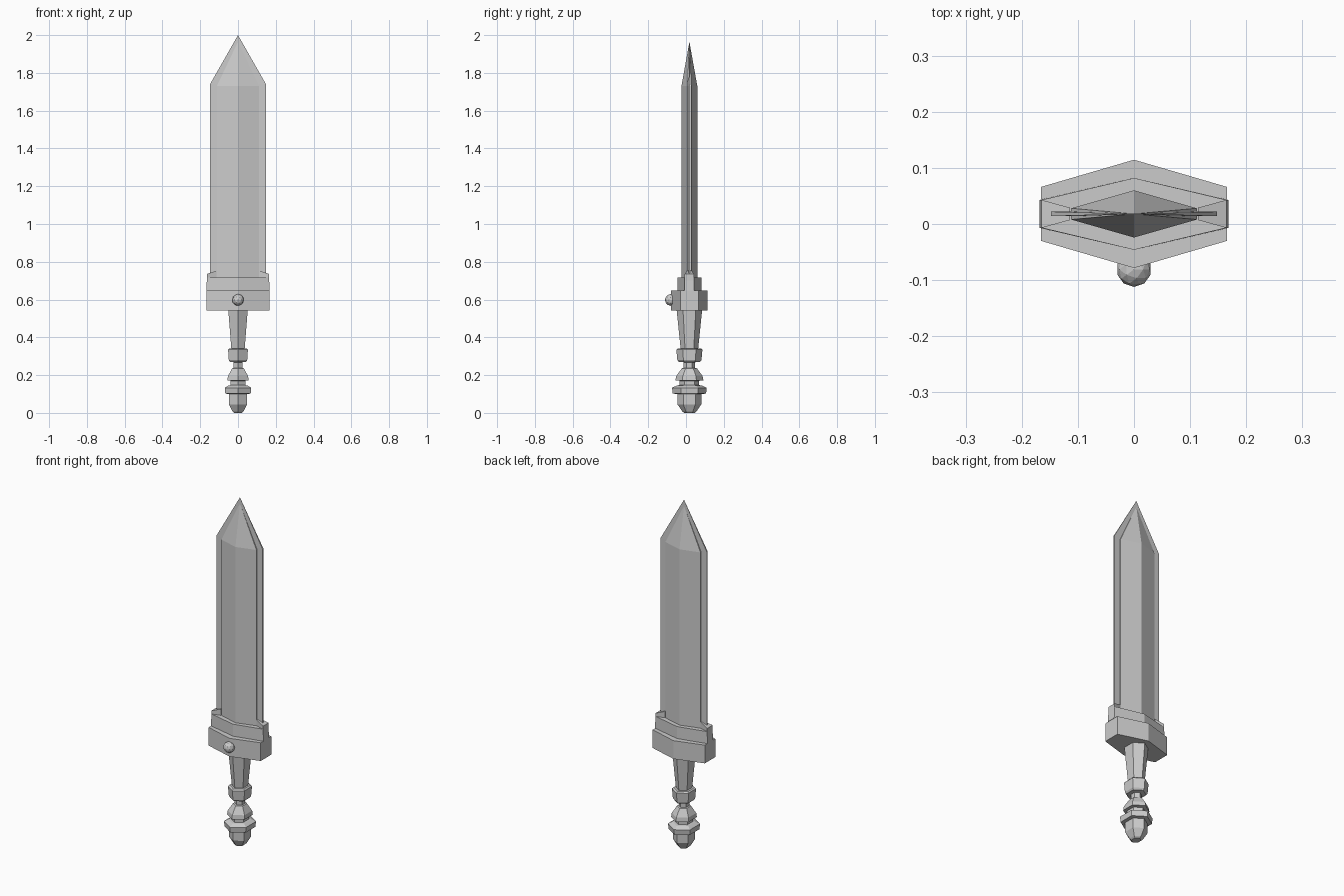
import bpy, bmesh, math

if "Cube" in bpy.data.objects:
    bpy.data.objects.remove(bpy.data.objects["Cube"])

CY = 0.018  # the sword's mid plane; the front stud shifts it off y = 0


def loft(name, rings, tip=None):
    """Skin a stack of equal-length rings, closing with a cap or a point."""
    bm = bmesh.new()
    rows = [[bm.verts.new((x, y + CY, z)) for x, y, z in ring] for ring in rings]
    n = len(rows[0])
    for a, b in zip(rows, rows[1:]):
        for i in range(n):
            j = (i + 1) % n
            bm.faces.new((a[i], a[j], b[j], b[i]))
    bm.faces.new(rows[0][::-1])
    if tip is None:
        bm.faces.new(rows[-1])
    else:
        t = bm.verts.new((0, CY, tip))
        for i in range(n):
            bm.faces.new((rows[-1][i], rows[-1][(i + 1) % n], t))
    bmesh.ops.recalc_face_normals(bm, faces=bm.faces)
    mesh = bpy.data.meshes.new(name)
    bm.to_mesh(mesh)
    bm.free()
    obj = bpy.data.objects.new(name, mesh)
    bpy.context.collection.objects.link(obj)
    return obj


def lozenge(w, mid, end, z):
    """Six-sided outline: thick in the middle, thin at the blunt ends."""
    return [(w, -end, z), (w, end, z), (0, mid, z),
            (-w, end, z), (-w, -end, z), (0, -mid, z)]


def turned(name, profile):
    """Six-sided turned part, slightly narrower in x; profile is (radius, z)."""
    angles = [math.radians(90 + 60 * i) for i in range(6)]
    return loft(name, [[(0.88 * r * math.cos(a), r * math.sin(a), z)
                        for a in angles] for r, z in profile])


# Blade: thick ridged core with a thin cutting edge around it
loft("blade_core", [lozenge(0.112, 0.042, 0.010, z) for z in (0.69, 1.73)], tip=1.965)
loft("blade_edge", [lozenge(0.148, 0.004, 0.004, z) for z in (0.69, 1.74)], tip=2.0)

# Guard: wide block with a slimmer collar above
loft("guard_block", [lozenge(0.166, 0.0965, 0.048, z) for z in (0.543, 0.648)])
loft("guard_collar", [lozenge(0.168, 0.064, 0.025, 0.648),
                      lozenge(0.164, 0.064, 0.025, 0.717)])

# Prongs at both ends of the collar, tapering towards the blade
for side, s in (("left", -1), ("right", 1)):
    def wedge(z_in, z_out):
        return [(s * 0.165, -0.025, z_out), (s * 0.165, 0.025, z_out),
                (s * 0.114, 0.011, z_in), (s * 0.114, -0.011, z_in)]
    loft("guard_prong_" + side, [wedge(0.70, 0.70), wedge(0.753, 0.735)])

# Round stud on the front of the guard
bpy.ops.mesh.primitive_ico_sphere_add(subdivisions=2, radius=0.031,
                                      location=(0, -0.081, 0.598))
bpy.context.object.name = "guard_stud"

# Tapered grip
turned("grip", [(0.046, 0.335), (0.068, 0.55)])

# Turned pommel, from the bottom cap up to the ring below the grip
turned("pommel", [
    (0.028, 0.0), (0.038, 0.008), (0.063, 0.045), (0.063, 0.10),
    (0.088, 0.102), (0.092, 0.133), (0.066, 0.145), (0.052, 0.147),
    (0.052, 0.170), (0.074, 0.172), (0.070, 0.195), (0.040, 0.236),
    (0.030, 0.238), (0.030, 0.268), (0.056, 0.270), (0.064, 0.280),
    (0.069, 0.335), (0.060, 0.342)])
